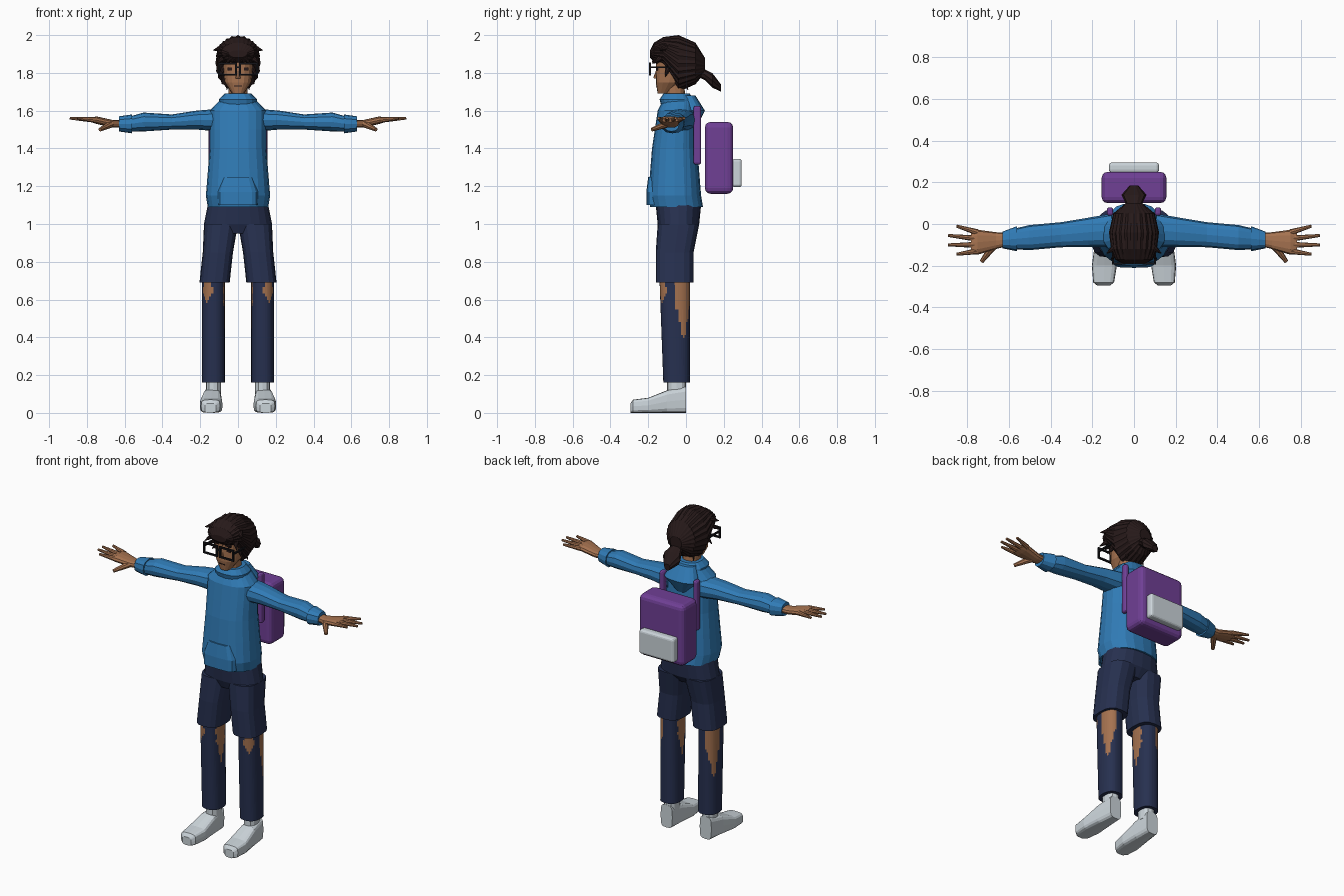
import bpy, bmesh, math
from mathutils import Vector, Matrix

default_cube = bpy.data.objects.get("Cube")
if default_cube:
    bpy.data.objects.remove(default_cube, do_unlink=True)


def material(name, *rgb):
    mat = bpy.data.materials.new(name)
    mat.use_nodes = True
    mat.diffuse_color = (*rgb, 1)
    shader = mat.node_tree.nodes["Principled BSDF"]
    shader.inputs["Base Color"].default_value = (*rgb, 1)
    shader.inputs["Roughness"].default_value = .8
    return mat


BLUE = material("hoodie blue", .03, .2, .47)
NAVY = material("navy cloth", .02, .03, .08)
SKIN = material("skin", .38, .17, .08)
HAIR = material("dark brown hair", .02, .01, .01)
WHITE = material("pale grey", .6, .66, .7)
PURPLE = material("purple", .16, .05, .3)
BLACK = material("black frame", .007, .007, .009)


def finish(name, bm, mat, mirror):
    bmesh.ops.recalc_face_normals(bm, faces=bm.faces)
    mesh = bpy.data.meshes.new(name)
    bm.to_mesh(mesh)
    bm.free()
    mesh.materials.append(mat)
    part = bpy.data.objects.new(name, mesh)
    bpy.context.scene.collection.objects.link(part)
    if mirror:
        part.modifiers.new("Mirror", "MIRROR").use_mirror_merge = False
    return part


def middle(position):
    return 0


def rounded(value, power):
    return math.copysign(abs(value) ** (2 / power), value)


def loft(name, mat, axis, rings, across=middle, sides=16, power=2.4,
         ridge=0, steps=1, mirror=False):
    """Skin rounded rings (position, centre v, radius u, radius v); across gives centre u."""
    along = "xyz".index(axis)
    u, v = [i for i in range(3) if i != along]
    dense = [Vector(a).lerp(Vector(b), s / steps)
             for a, b in zip(rings, rings[1:]) for s in range(steps)]
    dense.append(Vector(rings[-1]))
    bm = bmesh.new()
    loops = []
    for position, centre, radius_u, radius_v in dense:
        loop = []
        for i in range(sides):
            angle = math.tau * i / sides
            strand = 1 - ridge * (i % 2)
            co = Vector()
            co[along] = position
            co[u] = across(position) + radius_u * strand * rounded(math.cos(angle), power)
            co[v] = centre + radius_v * strand * rounded(math.sin(angle), power)
            loop.append(bm.verts.new(co))
        loops.append(loop)
    for lower, upper in zip(loops, loops[1:]):
        for i in range(sides):
            bm.faces.new((lower[i - 1], lower[i], upper[i], upper[i - 1]))
    bm.faces.new(loops[0])
    bm.faces.new(loops[-1])
    return finish(name, bm, mat, mirror)


def box(name, mat, centre, size, bevel=0, mirror=False):
    bm = bmesh.new()
    bmesh.ops.create_cube(bm, size=1)
    bmesh.ops.scale(bm, vec=size, verts=bm.verts)
    bmesh.ops.translate(bm, vec=centre, verts=bm.verts)
    part = finish(name, bm, mat, mirror)
    if bevel:
        edge = part.modifiers.new("Bevel", "BEVEL")
        edge.width, edge.segments = bevel, 3


def spike(name, mat, start, end, thick, thin, mirror=True):
    start, end = Vector(start), Vector(end)
    span = end - start
    turn = span.to_track_quat("Z", "Y").to_matrix().to_4x4()
    bm = bmesh.new()
    bmesh.ops.create_cone(bm, cap_ends=True, segments=8, radius1=thick, radius2=thin,
                          depth=span.length,
                          matrix=Matrix.Translation((start + end) / 2) @ turn)
    finish(name, bm, mat, mirror)


def arm_line(x):
    return -.02 - .09 * x


def thigh_line(z):
    return .2 - .11 * z


def shin_line(z):
    return .13


def foot_line(y):
    return .134 - .04 * y


# Hoodie
loft("hoodie_body", BLUE, "z", [
    (1.09, -.05, .16, .14), (1.15, -.06, .17, .14), (1.4, -.06, .15, .12),
    (1.6, -.05, .15, .1), (1.66, -.04, .09, .08)], sides=20, steps=2)
loft("front_pocket", BLUE, "z", [
    (1.1, -.11, .11, .1), (1.17, -.11, .11, .1), (1.25, -.1, .08, .1)], power=5)
loft("collar", BLUE, "z", [(1.62, -.04, .1, .09), (1.66, -.05, .1, .09), (1.69, -.05, .07, .07)])
loft("folded_hood", BLUE, "z", [(1.52, .04, .03, .02), (1.6, .04, .11, .06), (1.68, .01, .07, .04)])
loft("sleeves", BLUE, "x", [
    (.1, 1.55, .08, .06), (.22, 1.55, .07, .05), (.35, 1.54, .06, .04),
    (.5, 1.54, .06, .05), (.57, 1.53, .05, .04)], arm_line, sides=12, mirror=True)
loft("cuffs", BLUE, "x", [(.56, 1.53, .06, .05), (.63, 1.53, .04, .04)],
     arm_line, sides=12, mirror=True)

# Hands
loft("palms", SKIN, "x", [
    (.6, 1.53, .03, .02), (.66, 1.53, .04, .02), (.75, 1.55, .06, .02), (.78, 1.55, .05, .01)],
    arm_line, sides=12, mirror=True)
for i, finger in enumerate(("little", "ring", "middle", "index")):
    reach = .895 - .02 * (i - 1.5) ** 2
    spike(finger + "_fingers", SKIN, (.75, -.04 - .03 * i, 1.55),
          (reach, -.01 - .045 * i, 1.56), .015, .007)
spike("thumbs", SKIN, (.67, -.1, 1.53), (.73, -.18, 1.5), .02, .01)

# Shorts
loft("shorts_hips", NAVY, "z", [(.95, -.05, .11, .08), (1, -.04, .18, .11), (1.1, -.04, .16, .12)],
     sides=20)
loft("shorts_legs", NAVY, "z", [(.69, -.06, .08, .1), (.85, -.06, .08, .1), (1, -.04, .09, .11)],
     thigh_line, power=2.8, mirror=True)

# Torn leggings: skin shows where the cloth is ripped
leggings = loft("torn_leggings", NAVY, "z", [(.16, -.05, .06, .07), (.7, -.06, .06, .08)],
                shin_line, sides=40, steps=32, mirror=True)
leggings.data.materials.append(SKIN)
TEARS = {"outer back": (35, 45, .38, .2), "inner": (190, 35, .44, .15),
         "knee": (295, 20, .58, .05)}
for face in leggings.data.polygons:
    x, y, z = face.center
    heading = math.degrees(math.atan2(y + .05, x - shin_line(z)))
    for middle_angle, half_width, low, rise in TEARS.values():
        away = abs((heading - middle_angle + 180) % 360 - 180)
        width = half_width * min(1, (z - low) / rise) + 4 * math.sin(z * 90)
        if z > low and away < width:
            face.material_index = 1

# Shoes and socks
loft("socks", WHITE, "z", [(.1, -.05, .04, .05), (.2, -.05, .04, .05)],
     shin_line, sides=12, mirror=True)
shoe_outline = ((-.295, .03, .05), (-.28, .05, .07), (-.2, .06, .08), (-.1, .05, .12), (0, .04, .14))
loft("shoes", WHITE, "y", [(y, tall / 2, wide, tall / 2) for y, wide, tall in shoe_outline],
     foot_line, power=4, mirror=True)

# Head
loft("neck", SKIN, "z", [(1.6, -.05, .05, .05), (1.76, -.06, .05, .05)], sides=12)
loft("head", SKIN, "z", [
    (1.69, -.12, .03, .03), (1.75, -.09, .07, .07), (1.82, -.07, .08, .09),
    (1.9, -.06, .09, .1), (1.95, -.05, .06, .07)])
spike("nose", SKIN, (0, -.15, 1.82), (0, -.16, 1.77), .006, .014, mirror=False)
box("mouth", HAIR, (0, -.155, 1.73), (.04, .008, .004))
box("eyes", HAIR, (.04, -.151, 1.82), (.03, .008, .015), mirror=True)
box("eyebrows", HAIR, (.04, -.154, 1.85), (.04, .008, .008), mirror=True)

# Hair swept back into a ponytail, with loose pointed locks
loft("hair", HAIR, "y", [
    (-.19, 1.9, .05, .02), (-.17, 1.91, .09, .05), (-.12, 1.91, .11, .08),
    (-.04, 1.85, .12, .15), (.05, 1.85, .1, .11), (.1, 1.84, .04, .04)],
    sides=48, power=2.1, ridge=.05, steps=2)
loft("ponytail", HAIR, "y", [
    (.06, 1.81, .03, .03), (.1, 1.79, .04, .03), (.14, 1.76, .06, .04), (.185, 1.72, .02, .02)],
    sides=20, ridge=.08)
crown = Vector((0, -.05, 1.95))
for tip in ((.1, -.11, 1.78), (.11, -.17, 1.85), (.06, -.18, 1.85),
            (.13, -.14, 1.92), (.02, -.18, 1.86), (.06, .01, 1.71)):
    spike("hair_locks", HAIR, Vector(tip).lerp(crown, .4), tip, .025, .002)

# Glasses
for side, edge in (("lower", -1), ("upper", 1)):
    box(side + "_rims", BLACK, (.055, -.19, 1.82 + .03 * edge), (.1, .01, .01), mirror=True)
for side, edge in (("inner", -1), ("outer", 1)):
    box(side + "_rims", BLACK, (.055 + .045 * edge, -.19, 1.82), (.01, .01, .06), mirror=True)
box("glasses_temples", BLACK, (.1, -.13, 1.83), (.01, .13, .01), mirror=True)
box("glasses_bridge", BLACK, (0, -.19, 1.83), (.03, .01, .01))

# Backpack
box("backpack", PURPLE, (0, .175, 1.35), (.31, .15, .38), .03)
box("backpack_pocket", WHITE, (0, .27, 1.27), (.24, .05, .15), .015)
box("backpack_straps", PURPLE, (.115, .06, 1.47), (.03, .04, .31), .012, mirror=True)
